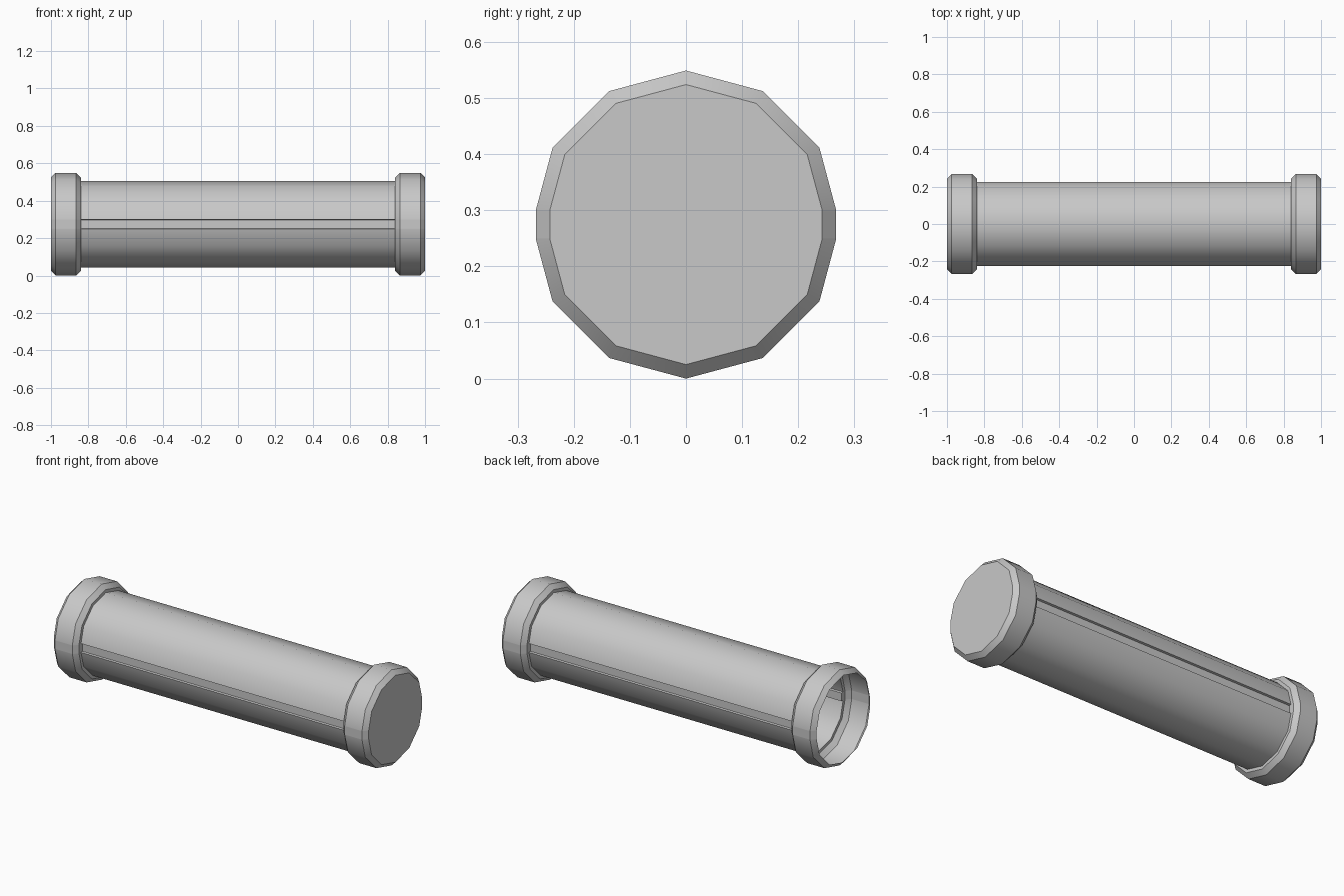
import bpy, bmesh, math

if "Cube" in bpy.data.objects:
    bpy.data.objects.remove(bpy.data.objects["Cube"], do_unlink=True)

CENTER_Z = 0.2745
SEAM = 0.0255          # half height of the flat strip on each side
COLLAR_R, RIM_R, TUBE_R, FLOOR = 0.2745, 0.2495, 0.2315, 0.212

grey = bpy.data.materials.new("light grey")
grey.use_nodes = True
grey.diffuse_color = (0.58, 0.58, 0.58, 1)
grey.node_tree.nodes["Principled BSDF"].inputs["Base Color"].default_value = (0.58, 0.58, 0.58, 1)


def section(r, groove=False):
    """Twelve-sided outline whose two side corners are cut by a flat strip or a groove."""
    flat = r - SEAM * math.tan(math.radians(15))
    floor = FLOOR if groove else flat
    side = [(floor, SEAM * 0.92), (flat, SEAM)]
    arc = [(r * math.cos(math.radians(a)), r * math.sin(math.radians(a)))
           for a in range(30, 151, 30)]
    upper = side + arc + [(-y, z) for y, z in reversed(side)]
    return upper + [(-y, -z) for y, z in upper]


def loft(name, stations, cap=False):
    """Skin a list of (x, section) stations, ordered towards +x."""
    bm = bmesh.new()
    rings = [[bm.verts.new((x, y, z + CENTER_Z)) for y, z in pts] for x, pts in stations]
    for a, b in zip(rings, rings[1:]):
        for i in range(len(a)):
            j = (i + 1) % len(a)
            bm.faces.new((a[i], a[j], b[j], b[i]))
    if cap:
        bm.faces.new(rings[-1])
    mesh = bpy.data.meshes.new(name)
    bm.to_mesh(mesh)
    bm.free()
    mesh.materials.append(grey)
    obj = bpy.data.objects.new(name, mesh)
    bpy.context.collection.objects.link(obj)
    bpy.ops.object.select_all(action='DESELECT')
    obj.select_set(True)
    bpy.context.view_layer.objects.active = obj
    bpy.ops.object.shade_smooth_by_angle(angle=math.radians(40))
    return obj


rim, band, bore = section(RIM_R), section(COLLAR_R), section(TUBE_R, groove=True)

# Chamfered end collars: one open, one closed
collar = [(-1.0, rim), (-0.975, band), (-0.865, band), (-0.84, rim), (-0.84, bore)]
loft("open_collar", collar)
loft("closed_collar", [(-x, pts) for x, pts in reversed(collar)], cap=True)

# Hollow tube with a shallow groove along each side
loft("tube", [(-0.84, bore), (0.84, bore)])
